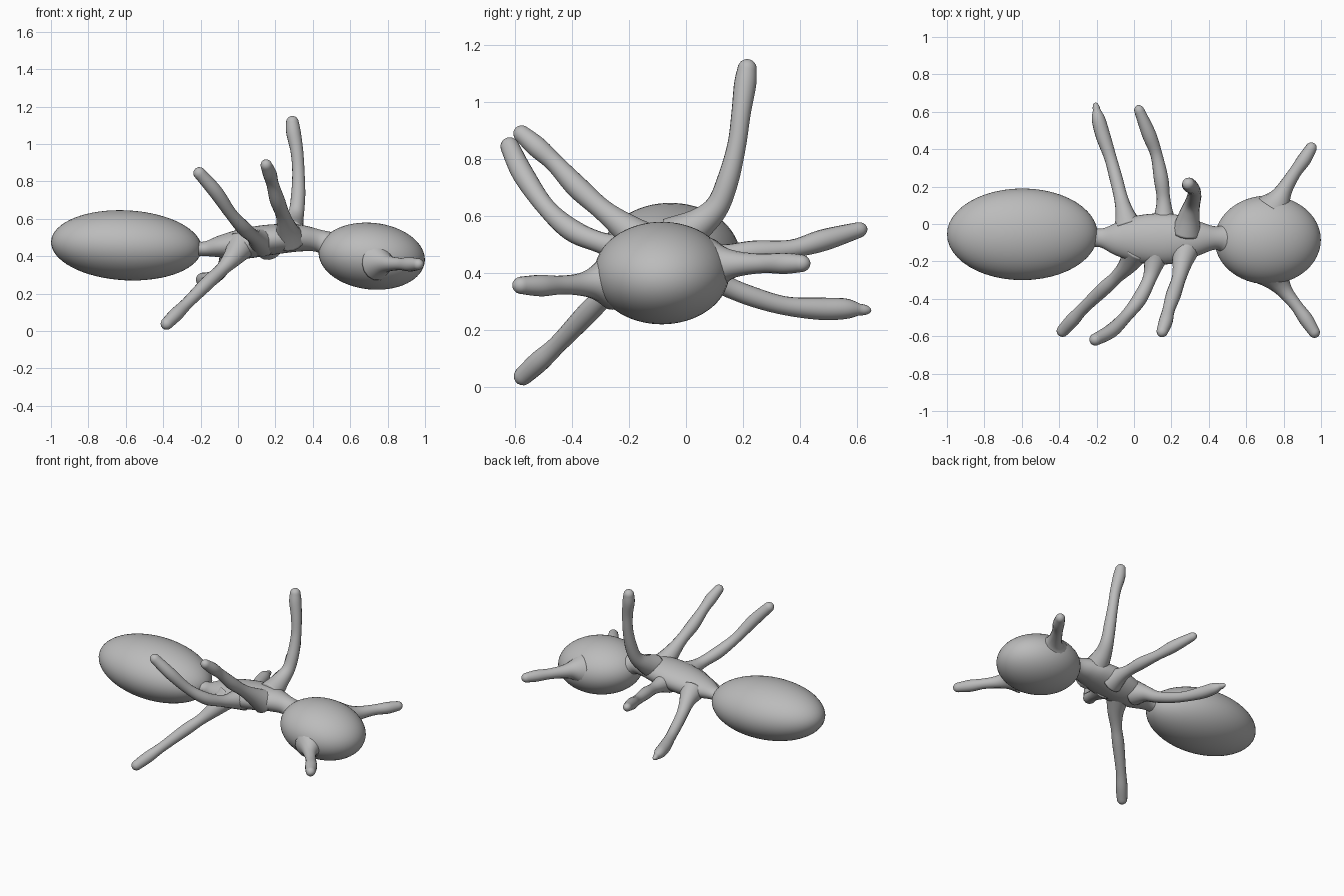
import bpy, bmesh, math
from mathutils import Vector

grey = bpy.data.materials.new("plain grey")
grey.diffuse_color = (0.5, 0.5, 0.5, 1)


def finish(name, bm):
    bmesh.ops.recalc_face_normals(bm, faces=bm.faces)
    for f in bm.faces:
        f.smooth = True
    me = bpy.data.meshes.new(name)
    bm.to_mesh(me)
    bm.free()
    me.materials.append(grey)
    ob = bpy.data.objects.new(name, me)
    bpy.context.collection.objects.link(ob)
    return ob


def egg(name, centre, size, tilt):
    bm = bmesh.new()
    bmesh.ops.create_uvsphere(bm, u_segments=48, v_segments=32, radius=1)
    ob = finish(name, bm)
    ob.location, ob.scale = centre, size
    ob.rotation_euler.y = math.radians(tilt)
    return ob


def spline(rows, steps):
    """Catmull-Rom samples through rows of equal length."""
    pad = [rows[0]] + rows + [rows[-1]]
    out = []
    for a, b, c, d in zip(pad, pad[1:], pad[2:], pad[3:]):
        for i in range(steps):
            t = i / steps
            out.append([0.5 * (2*q + (r-p)*t + (2*p-5*q+4*r-s)*t*t + (3*q-p-3*r+s)*t**3)
                        for p, q, r, s in zip(a, b, c, d)])
    return out + [list(rows[-1])]


def tube(name, rows, sides=20, steps=6, ref=(0, 1, 0.01), tip=0.0):
    """Loft rings along rows of (x, y, z, half width, half height), with a domed end."""
    s = spline(rows, steps)
    end, r = Vector(s[-1][:3]), s[-1][3]
    way = (end - Vector(s[-2][:3])).normalized()
    if tip:
        for k in range(1, 7):
            a = k / 6 * math.pi / 2
            w = max(r * math.cos(a), 0.001)
            s.append([*(end + way * tip * math.sin(a)), w, w])
    pts = [Vector(p[:3]) for p in s]
    bm = bmesh.new()
    u, last = Vector(ref), None
    for i, p in enumerate(pts):
        t = (pts[min(i + 1, len(pts) - 1)] - pts[max(i - 1, 0)]).normalized()
        u = (u - t * u.dot(t)).normalized()
        v = t.cross(u)
        ring = []
        for k in range(sides):
            a = 2 * math.pi * k / sides
            ring.append(bm.verts.new(p + u * math.cos(a) * s[i][3] + v * math.sin(a) * s[i][4]))
        if last:
            for k in range(sides):
                j = (k + 1) % sides
                bm.faces.new((last[k], last[j], ring[j], ring[k]))
        else:
            bm.faces.new(ring)
        last = ring
    bm.faces.new(last)
    return finish(name, bm)


def limb(name, path, radii, tip=0.035, ref=(1, 0.2, 0.1)):
    return tube(name, [(*p, r, r) for p, r in zip(path, radii)], 16, 6, ref, tip)


# Abdomen and head
egg("abdomen", (-0.597, -0.055, 0.458), (0.403, 0.245, 0.187), 3)
egg("head", (0.715, -0.085, 0.4), (0.285, 0.237, 0.178), 6)

# Thorax with narrow waist and flared neck
tube("thorax", [(-0.30, -0.07, 0.445, 0.09, 0.07), (-0.225, -0.072, 0.44, 0.055, 0.042),
                (-0.17, -0.075, 0.44, 0.052, 0.04), (-0.09, -0.08, 0.452, 0.09, 0.06),
                (0.02, -0.08, 0.465, 0.125, 0.08), (0.15, -0.08, 0.485, 0.137, 0.082),
                (0.26, -0.078, 0.495, 0.122, 0.077), (0.35, -0.076, 0.495, 0.09, 0.069),
                (0.44, -0.075, 0.48, 0.062, 0.06), (0.50, -0.08, 0.455, 0.095, 0.08),
                (0.58, -0.085, 0.43, 0.15, 0.11)], 32, 5)

# Legs on the near side
limb("near_rear_leg", [(0.02, -0.13, 0.46), (-0.03, -0.215, 0.39), (-0.09, -0.28, 0.325),
                       (-0.16, -0.345, 0.26), (-0.27, -0.45, 0.15), (-0.33, -0.515, 0.09),
                       (-0.38, -0.57, 0.04)], [0.08, 0.052, 0.036, 0.038, 0.032, 0.037, 0.033])
limb("near_middle_leg", [(0.13, -0.13, 0.475), (0.105, -0.22, 0.487), (0.08, -0.30, 0.507),
                         (0.03, -0.40, 0.55), (-0.04, -0.49, 0.63), (-0.12, -0.57, 0.745),
                         (-0.205, -0.617, 0.842)], [0.08, 0.052, 0.037, 0.039, 0.033, 0.038, 0.033])
limb("near_front_leg", [(0.28, -0.12, 0.49), (0.26, -0.20, 0.55), (0.24, -0.29, 0.62),
                        (0.21, -0.38, 0.70), (0.185, -0.46, 0.785), (0.17, -0.52, 0.84),
                        (0.152, -0.572, 0.885)], [0.08, 0.055, 0.038, 0.04, 0.033, 0.037, 0.031])

# Legs on the far side
limb("far_rear_leg", [(-0.03, -0.02, 0.44), (-0.05, 0.06, 0.405), (-0.07, 0.14, 0.355),
                      (-0.095, 0.24, 0.315), (-0.125, 0.35, 0.285), (-0.165, 0.47, 0.275),
                      (-0.19, 0.56, 0.275), (-0.20, 0.61, 0.272)],
     [0.08, 0.05, 0.037, 0.035, 0.033, 0.039, 0.036, 0.02], 0.04)
limb("far_middle_leg", [(0.16, -0.02, 0.46), (0.16, 0.06, 0.462), (0.157, 0.14, 0.465),
                        (0.145, 0.24, 0.475), (0.12, 0.37, 0.485), (0.08, 0.48, 0.515),
                        (0.03, 0.602, 0.55)], [0.08, 0.05, 0.036, 0.039, 0.032, 0.038, 0.028])
limb("far_front_leg", [(0.28, -0.04, 0.52), (0.295, 0.05, 0.575), (0.312, 0.11, 0.635),
                       (0.322, 0.148, 0.73), (0.323, 0.178, 0.85), (0.315, 0.193, 0.96),
                       (0.297, 0.207, 1.06), (0.291, 0.214, 1.115)],
     [0.08, 0.055, 0.042, 0.038, 0.033, 0.034, 0.039, 0.034])

# Antennae
limb("near_antenna", [(0.75, -0.27, 0.37), (0.78, -0.32, 0.365), (0.815, -0.37, 0.36),
                      (0.87, -0.44, 0.358), (0.92, -0.51, 0.356), (0.962, -0.575, 0.357)],
     [0.10, 0.06, 0.04, 0.033, 0.038, 0.031])
limb("far_antenna", [(0.75, 0.09, 0.425), (0.78, 0.14, 0.43), (0.81, 0.195, 0.432),
                     (0.86, 0.275, 0.434), (0.91, 0.345, 0.434), (0.945, 0.402, 0.434)],
     [0.10, 0.06, 0.042, 0.034, 0.037, 0.031])
